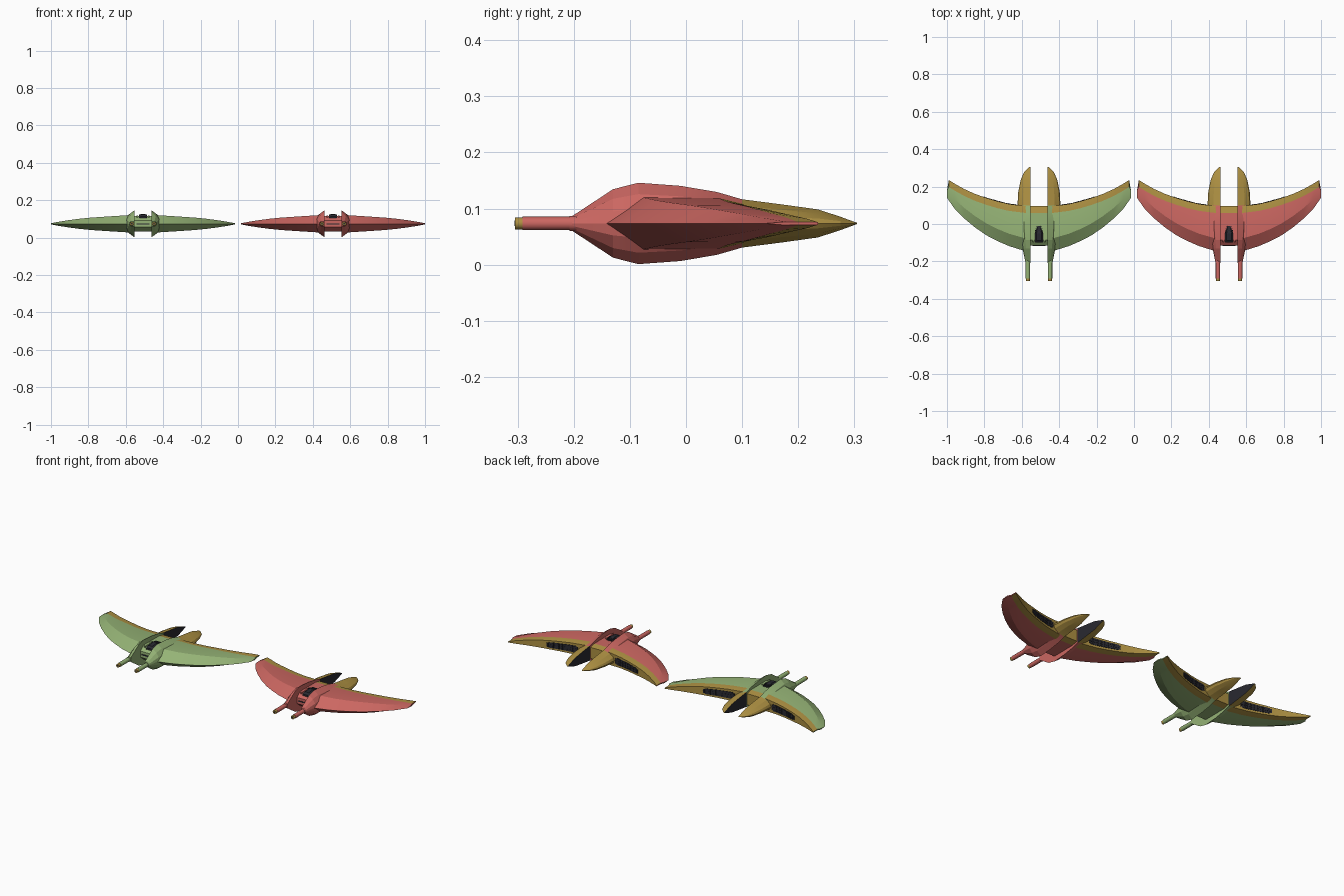
import bpy, bmesh, math

if "Cube" in bpy.data.objects:
    bpy.data.objects.remove(bpy.data.objects["Cube"])

CZ = 0.0735          # mid height of each craft


def mat(name, rgb):
    m = bpy.data.materials.new(name)
    m.diffuse_color = (*rgb, 1)
    m.use_nodes = True
    m.node_tree.nodes["Principled BSDF"].inputs["Base Color"].default_value = m.diffuse_color
    return m


GREEN = mat("light_green", (0.30, 0.45, 0.18))
RED = mat("soft_red", (0.60, 0.135, 0.12))
GOLD = mat("gold", (0.42, 0.28, 0.055))
DARK = mat("dark_grey", (0.022, 0.022, 0.03))


def finish(bm, name, mats, origin, rule=None, mirror=True, smooth=None):
    bmesh.ops.recalc_face_normals(bm, faces=bm.faces)
    bm.normal_update()
    if rule:
        for f in bm.faces:
            f.material_index = rule(f.calc_center_median(), f.normal)
    me = bpy.data.meshes.new(name)
    bm.to_mesh(me)
    bm.free()
    ob = bpy.data.objects.new(name, me)
    bpy.context.collection.objects.link(ob)
    ob.location = origin
    for m in mats:
        me.materials.append(m)
    if smooth:
        bpy.ops.object.select_all(action='DESELECT')
        ob.select_set(True)
        bpy.context.view_layer.objects.active = ob
        bpy.ops.object.shade_smooth_by_angle(angle=math.radians(smooth))
    if mirror:
        ob.modifiers.new("mirror", 'MIRROR').use_mirror_merge = False
    return ob


def loft(rings):
    """Skin a list of closed rings and cap both ends."""
    bm = bmesh.new()
    vs = [[bm.verts.new(p) for p in r] for r in rings]
    n = len(rings[0])
    for a, b in zip(vs, vs[1:]):
        for i in range(n):
            j = (i + 1) % n
            bm.faces.new((a[i], a[j], b[j], b[i]))
    bm.faces.new(vs[0])
    bm.faces.new(vs[-1])
    return bm


def box(bm, c, s, rot=0.0):
    r = bmesh.ops.create_cube(bm, size=1)["verts"]
    for v in r:
        x, y, z = (v.co[i] * s[i] for i in range(3))
        v.co = (c[0] + x * math.cos(rot) - y * math.sin(rot),
                c[1] + x * math.sin(rot) + y * math.cos(rot), c[2] + z)


# wing stations: span x, leading edge y, trailing edge y, half thickness
WING = [(0.047, -0.147, 0.096, 0.047), (0.08, -0.143, 0.097, 0.046),
        (0.16, -0.118, 0.107, 0.041), (0.22, -0.092, 0.121, 0.037),
        (0.28, -0.061, 0.139, 0.033), (0.34, -0.02, 0.160, 0.027),
        (0.40, 0.03, 0.187, 0.019), (0.45, 0.08, 0.215, 0.011),
        (0.492, 0.14, 0.235, 0.003)]
# pod stations: y, half height, width
POD = [(-0.203, 0.013, 0.028), (-0.13, 0.061, 0.043), (-0.085, 0.0725, 0.05),
       (-0.01, 0.067, 0.059), (0.055, 0.056, 0.066), (0.1, 0.043, 0.07),
       (0.17, 0.034, 0.066), (0.235, 0.025, 0.053), (0.275, 0.012, 0.036),
       (0.305, 0.001, 0.006)]
POD_X = 0.045


def section(x, x_te, le, te, t, ridge, nose=0.0):
    band = te - 0.037
    up = [(x, le, nose), (x, ridge, t), (x_te, band, t * 0.97), (x_te, te, t * 0.78)]
    down = [(px, py, -pz) for px, py, pz in reversed(up)]
    return up + (down if nose else down[:-1])


def trailing(x):
    """Trailing edge y, half thickness and heading at span x."""
    for a, b in zip(WING, WING[1:]):
        if x <= b[0]:
            k = (x - a[0]) / (b[0] - a[0])
            return (a[2] + k * (b[2] - a[2]), (a[3] + k * (b[3] - a[3])) * 0.78,
                    math.atan2(b[2] - a[2], b[0] - a[0]))


def craft(label, cx, paint):
    o = (cx, 0, CZ)

    # crescent wings with gold trailing band
    rings = []
    for x, le, te, t in WING:
        k = 0.28 + 0.12 * (x / 0.492) ** 2
        x_te = x - 0.010 * max(0, (x - 0.45) / 0.042)
        rings.append(section(x, x_te, le, te, t, le + k * (te - le)))
    bm = loft(rings)
    for f in bm.faces:
        ys = [(v.index, v.co) for v in f.verts]
    bm.faces.ensure_lookup_table()
    gold = {f for i, f in enumerate(bm.faces)
            if i < 7 * (len(WING) - 1) and i % 7 in (2, 3, 4)}
    for f in bm.faces:
        f.material_index = 1 if f in gold else 0
    finish(bm, label + "_wings", [paint, GOLD], o, smooth=15)

    # centre body between the pods
    bm = loft([section(x, x, -0.115, 0.096, 0.042, -0.085, 0.018)
               for x in (-0.047, 0.047)])
    finish(bm, label + "_centre_body", [paint, GOLD], o,
           lambda c, n: int(c.y > 0.05), mirror=False)

    # half-round pods, gold behind the wing, dark inner exhaust faces
    shape = [(0, 1), (0.55, 0.72), (0.9, 0.35), (1, 0),
             (0.9, -0.35), (0.55, -0.72), (0, -1)]
    bm = loft([[(POD_X + w * a, y, h * b) for a, b in shape] for y, h, w in POD])
    finish(bm, label + "_pods", [paint, GOLD, DARK], o,
           lambda c, n: 0 if c.y < 0.1 else (2 if n.x < -0.9 else 1), smooth=12)

    # nose guns: collar, barrel, gold muzzle
    def tube(name, y0, y1, r, m):
        ring = lambda y: [(0.059 + r * math.cos(i * math.pi / 6), y,
                           r * math.sin(i * math.pi / 6)) for i in range(12)]
        finish(loft([ring(y0), ring(y1)]), label + name, [m], o, smooth=40)
    tube("_gun_collars", -0.208, -0.195, 0.0135, paint)
    tube("_gun_barrels", -0.291, -0.2, 0.012, paint)
    tube("_gun_muzzles", -0.305, -0.289, 0.0105, GOLD)
    tube("_gun_bores", -0.3055, -0.304, 0.005, DARK)

    # dark canopy with raised ribs
    plan = [(-0.1, 0.020, 0.040), (-0.088, 0.022, 0.050),
            (-0.05, 0.021, 0.053), (-0.012, 0.011, 0.043)]
    bm = loft([[(-w, y, 0.025), (-w, y, h - 0.008), (-w * 0.6, y, h),
                (w * 0.6, y, h), (w, y, h - 0.008), (w, y, 0.025)]
               for y, w, h in plan])
    for i in range(4):
        box(bm, (0, -0.045 + i * 0.01, 0.045 - i * 0.001),
            (0.044 - i * 0.004, 0.004, 0.012))
    finish(bm, label + "_canopy", [DARK], o, mirror=False)

    # nose slot and nose frame
    bm = bmesh.new()
    box(bm, (0, -0.116, 0), (0.07, 0.004, 0.006))
    finish(bm, label + "_nose_slot", [DARK], o, mirror=False)
    bm = bmesh.new()
    box(bm, (0.030, -0.06, 0.040), (0.008, 0.075, 0.010))
    finish(bm, label + "_canopy_rails", [paint], o)

    # exhaust grilles set on the trailing face
    bm = bmesh.new()
    for i in range(18):
        x = 0.125 + i * 0.0098
        y, t, a = trailing(x)
        h = 2 * t * 0.62 * (0.75 if i in (0, 17) else 1)
        box(bm, (x, y, 0), (0.0098, 0.003, h), a)
        for j in (-1, 0, 1):
            box(bm, (x, y + 0.0015, j * h * 0.32), (0.0065, 0.003, h * 0.2), a)
    finish(bm, label + "_exhaust_grilles", [DARK], o)


craft("green_craft", -0.508, GREEN)
craft("red_craft", 0.508, RED)
